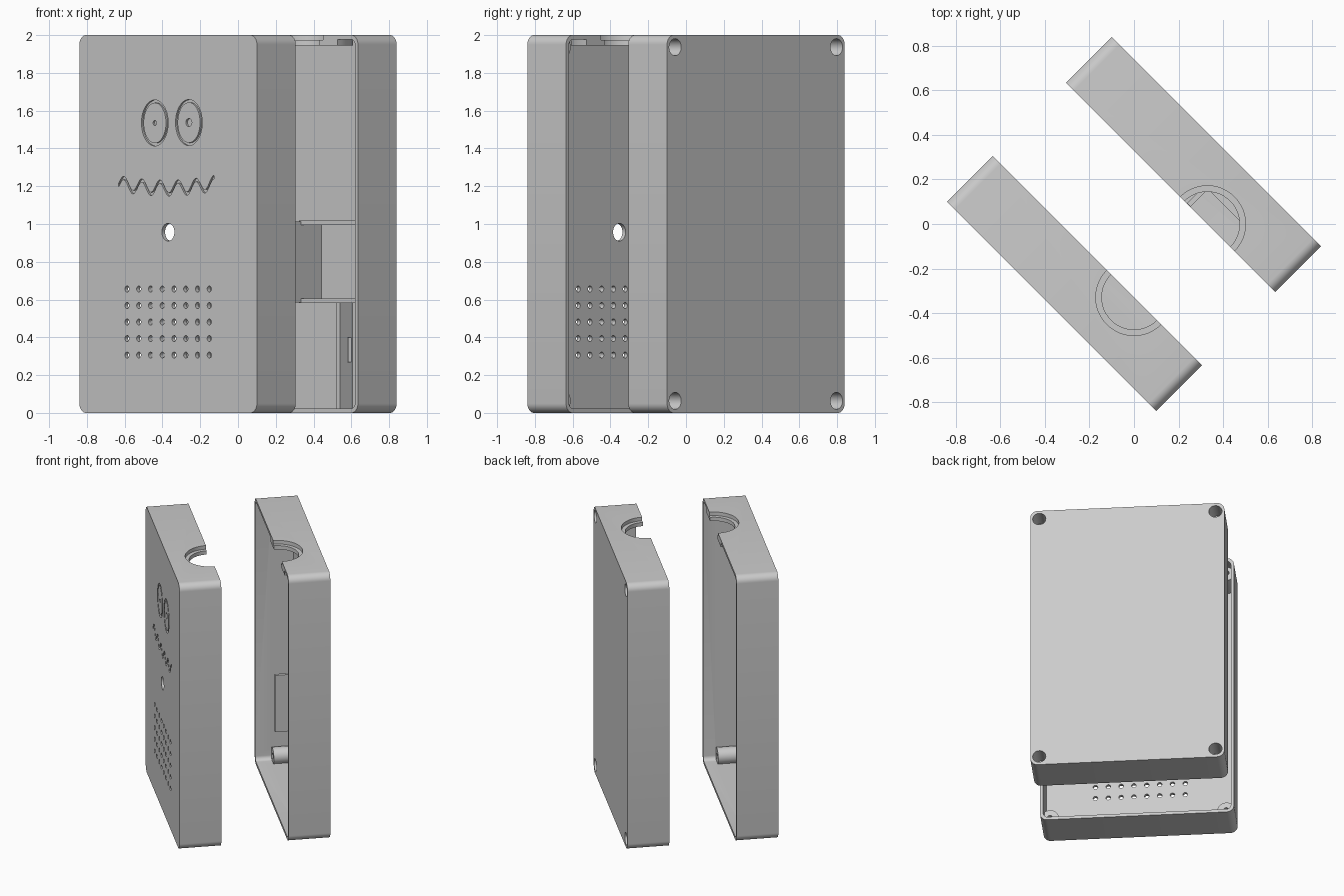
import bpy
import bmesh
from math import sin, cos, pi, radians

if "Cube" in bpy.data.objects:
    bpy.data.objects.remove(bpy.data.objects["Cube"])

HALF_W, HEIGHT = 0.665, 2.0
RIM, BACK = 0.233, 0.523          # depth of the open edge and of the panel
WALL, PANEL = 0.022, 0.024

plastic = bpy.data.materials.new("light_grey_plastic")
plastic.use_nodes = True
plastic.diffuse_color = (0.6, 0.6, 0.6, 1)
plastic.node_tree.nodes["Principled BSDF"].inputs["Base Color"].default_value = (0.6, 0.6, 0.6, 1)


# Outlines
def ellipse(cx, cy, rx, ry=None, n=32, sweep=2 * pi, start=0.0):
    ry = ry or rx
    count = n if sweep > 6 else n + 1
    return [(cx + rx * cos(start + sweep * i / n), cy + ry * sin(start + sweep * i / n))
            for i in range(count)]


def rounded_rect(x0, x1, y0, y1, r):
    pts = []
    corners = [(x1 - r, y1 - r), (x0 + r, y1 - r), (x0 + r, y0 + r), (x1 - r, y0 + r)]
    for k, (cx, cy) in enumerate(corners):
        pts += ellipse(cx, cy, r, n=8, sweep=pi / 2, start=k * pi / 2)
    return pts


def rect(x0, x1, y0, y1):
    return [(x0, y0), (x1, y0), (x1, y1), (x0, y1)]


# Solids: each part is (outline, low, high, axis of extrusion)
def solid(name, *parts):
    bm = bmesh.new()
    for outline, lo, hi, axis in parts:
        def place(a, b, t):
            return (a, t, b) if axis == "y" else (a, b, t)
        low = [bm.verts.new(place(a, b, lo)) for a, b in outline]
        high = [bm.verts.new(place(a, b, hi)) for a, b in outline]
        bm.faces.new(low)
        bm.faces.new(high)
        n = len(outline)
        for i in range(n):
            j = (i + 1) % n
            bm.faces.new((low[i], low[j], high[j], high[i]))
    bmesh.ops.recalc_face_normals(bm, faces=bm.faces)
    mesh = bpy.data.meshes.new(name)
    bm.to_mesh(mesh)
    bm.free()
    mesh.materials.append(plastic)
    obj = bpy.data.objects.new(name, mesh)
    bpy.context.collection.objects.link(obj)
    return obj


def combine(obj, operation, *parts):
    tool = solid("helper", *parts)
    tool.hide_render = True
    mod = obj.modifiers.new("combine", "BOOLEAN")
    mod.operation, mod.object, mod.solver, mod.use_self = operation, tool, "EXACT", True
    deps = bpy.context.evaluated_depsgraph_get()
    mesh = bpy.data.meshes.new_from_object(obj.evaluated_get(deps))
    obj.modifiers.clear()
    obj.data = mesh
    bpy.data.objects.remove(tool)


SCREWS = [(sx * 0.604, z) for sx in (-1, 1) for z in (0.064, HEIGHT - 0.064)]
HOLE_X = 0.233


# Open half of the case; side is -1 for the front and 1 for the back
def half_case(name, side, boss_start):
    def span(a, b):
        return sorted((side * a, side * b))
    shell = solid(name, (rounded_rect(-HALF_W, HALF_W, 0, HEIGHT, 0.05), *span(RIM, BACK), "y"))
    inner = HALF_W - WALL
    combine(shell, "DIFFERENCE",
            (rounded_rect(-inner, inner, WALL, HEIGHT - WALL, 0.03),
             *span(RIM - 0.1, BACK - PANEL), "y"))
    # Screw bosses and the collar below the round opening
    collar = ellipse(HOLE_X, side * RIM, 0.28, n=32, sweep=pi, start=0 if side > 0 else pi)
    combine(shell, "UNION",
            *[(ellipse(x, z, 0.06), *span(boss_start, BACK - 0.01), "y") for x, z in SCREWS],
            (collar, 1.945, 1.985, "z"))
    combine(shell, "DIFFERENCE", (ellipse(HOLE_X, side * RIM, 0.145, n=48), 1.9, 2.1, "z"))
    combine(shell, "DIFFERENCE", (ellipse(HOLE_X, side * RIM, 0.172, n=48), 1.973, 2.1, "z"))
    return shell


def finish(obj):
    obj.rotation_euler.z = radians(-45)
    bpy.ops.object.select_all(action="DESELECT")
    obj.select_set(True)
    bpy.context.view_layer.objects.active = obj
    bpy.ops.object.shade_smooth_by_angle(angle=radians(30))


# Front half: sensor hole, speaker grille and pilot holes
front = half_case("front_case", -1, 0.32)
grille = [(ellipse((i - 3.5) * 0.088, 0.306 + j * 0.0875, 0.016, n=16), -0.6, -0.45, "y")
          for i in range(8) for j in range(5)]
pilots = [(ellipse(x, z, 0.02, n=16), -0.48, -0.2, "y") for x, z in SCREWS]
combine(front, "DIFFERENCE", (ellipse(0, 0.957, 0.047), -0.6, -0.45, "y"), *grille, *pilots)

# Engraved face: eye rings, pupils and a wavy mouth
EYES = [(-0.1, 1.535, 0.013), (0.155, 1.537, 0.022)]
wave = []
for i in range(81):
    t = i / 80
    z = 1.215 - 0.1 * t * (1 - t) + 0.034 * sin(t * 10.6 * pi - 0.3)
    wave.append((-0.372 + 0.715 * t, z))
mouth = [(x, z + 0.009) for x, z in wave] + [(x, z - 0.009) for x, z in reversed(wave)]
combine(front, "DIFFERENCE", (mouth, -0.6, -0.511, "y"),
        *[(ellipse(x, z, 0.1, 0.122, n=40), -0.6, -0.511, "y") for x, z, r in EYES])
combine(front, "UNION",
        *[(ellipse(x, z, 0.084, 0.107, n=40), -BACK, -0.505, "y") for x, z, r in EYES])
combine(front, "DIFFERENCE",
        *[(ellipse(x, z, r, n=20), -0.6, -0.511, "y") for x, z, r in EYES])
finish(front)

# Back half: battery bay, divider with a slot, countersunk screw holes
back = half_case("back_case", 1, 0.345)
inside = BACK - PANEL / 2
shelf_end = HALF_W - WALL / 2
combine(back, "UNION",
        (rect(0.102, 0.125, 0.585, 1.012), RIM + 0.002, inside, "y"),
        (rect(0.11, shelf_end, 0.995, 1.018), 0.346, inside, "y"),
        (rect(0.11, shelf_end, 0.582, 0.605), 0.346, inside, "y"),
        (rect(0.332, 0.358, 0.01, 0.59), 0.406, inside, "y"))
combine(back, "DIFFERENCE",
        (rect(0.3, 0.39, 0.27, 0.4), 0.462, 0.49, "y"),
        *[(ellipse(x, z, 0.045), 0.38, 0.6, "y") for x, z in SCREWS])
combine(back, "DIFFERENCE",
        *[(ellipse(x, z, 0.02, n=16), 0.3, 0.45, "y") for x, z in SCREWS])
finish(back)
